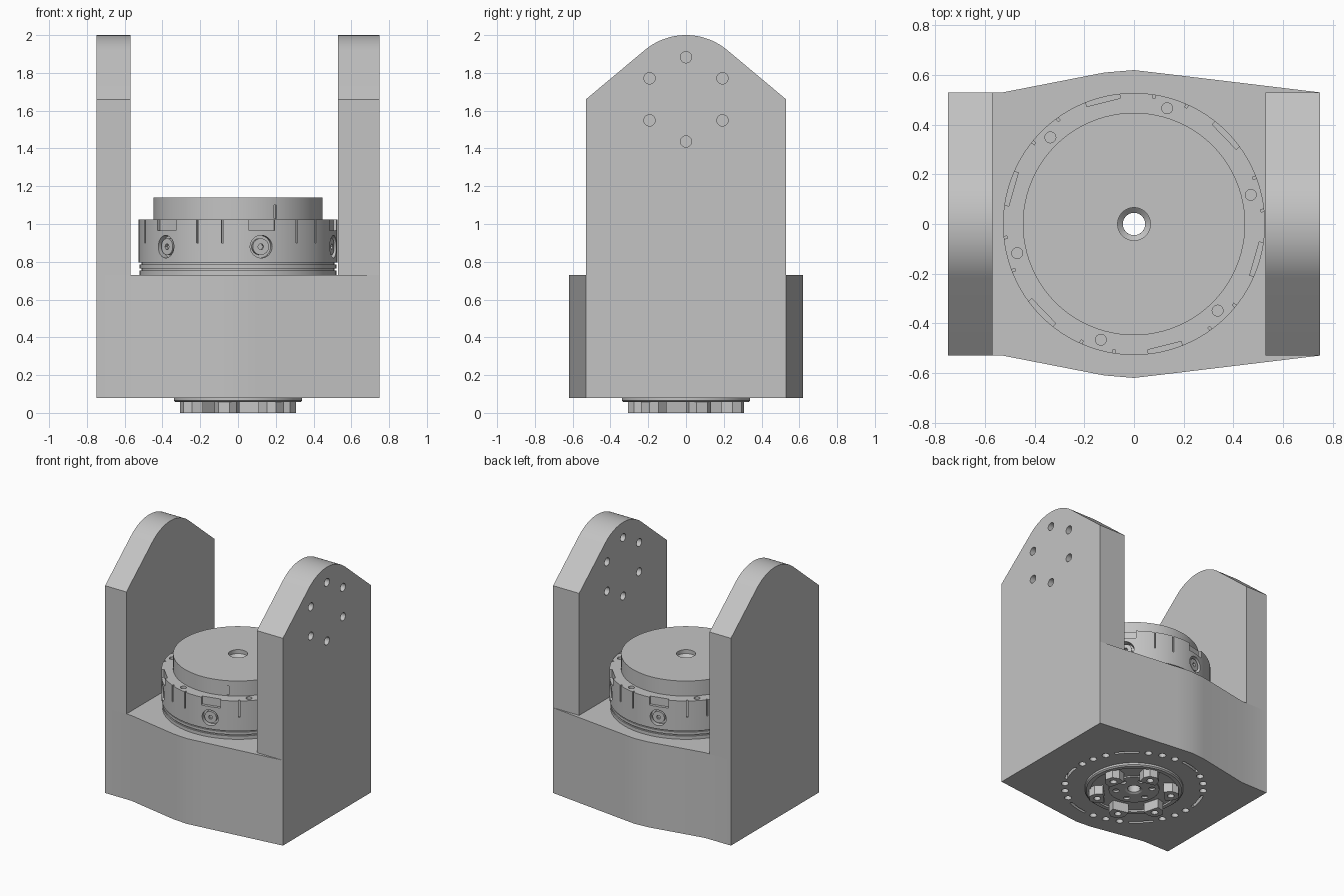
import bpy, bmesh
from math import sin, cos, pi, radians, acos
from mathutils import Matrix, Vector

if "Cube" in bpy.data.objects:
    bpy.data.objects.remove(bpy.data.objects["Cube"], do_unlink=True)

grey = bpy.data.materials.new("machined_grey")
grey.use_nodes = True
grey.diffuse_color = (0.55, 0.55, 0.55, 1)
grey.node_tree.nodes["Principled BSDF"].inputs["Base Color"].default_value = (0.55, 0.55, 0.55, 1)


def polar(r, deg):
    return r * cos(radians(deg)), r * sin(radians(deg))


def finish(bm, name):
    bmesh.ops.recalc_face_normals(bm, faces=bm.faces)
    mesh = bpy.data.meshes.new(name)
    bm.to_mesh(mesh)
    bm.free()
    mesh.materials.append(grey)
    obj = bpy.data.objects.new(name, mesh)
    bpy.context.collection.objects.link(obj)
    return obj


def add_prism(bm, points, low, high, matrix=Matrix()):
    bottom = [bm.verts.new(matrix @ Vector((a, b, low))) for a, b in points]
    top = [bm.verts.new(matrix @ Vector((a, b, high))) for a, b in points]
    bm.faces.new(bottom[::-1])
    bm.faces.new(top)
    for i in range(len(points)):
        j = (i + 1) % len(points)
        bm.faces.new((bottom[i], bottom[j], top[j], top[i]))


def add_drill(bm, x, y, r, low, high, matrix=Matrix(), sides=24):
    circle = [(x + r * cos(2 * pi * i / sides), y + r * sin(2 * pi * i / sides)) for i in range(sides)]
    add_prism(bm, circle, low, high, matrix)


def lathe(name, profile, steps=96):
    # Revolve a closed radius/height profile into a bored ring
    bm = bmesh.new()
    rings = [[bm.verts.new((*polar(r, 360 * s / steps), z)) for r, z in profile] for s in range(steps)]
    for s in range(steps):
        a, b = rings[s], rings[(s + 1) % steps]
        for i in range(len(profile)):
            j = (i + 1) % len(profile)
            bm.faces.new((a[i], b[i], b[j], a[j]))
    return finish(bm, name)


def cut(target, bm):
    cutter = finish(bm, "cutter")
    cutter.hide_render = True
    mod = target.modifiers.new("cut", "BOOLEAN")
    mod.operation = "DIFFERENCE"
    mod.solver = "EXACT"
    mod.object = cutter
    bpy.context.view_layer.objects.active = target
    bpy.ops.object.modifier_apply(modifier=mod.name)
    bpy.data.objects.remove(cutter, do_unlink=True)


def spin(deg):
    return Matrix.Rotation(radians(deg), 4, "Z")


def box(x0, x1, half):
    return [(x0, -half), (x1, -half), (x1, half), (x0, half)]


parts = []
SIXTHS = range(0, 360, 60)
SIDEWAYS = Matrix(((0, 0, 1, 0), (1, 0, 0, 0), (0, 1, 0, 0), (0, 0, 0, 1)))

# Base block with bowed front and back
back = [(0.75, 0.53), (0.12, 0.606), (0, 0.62), (-0.12, 0.61), (-0.53, 0.53), (-0.75, 0.53)]
bm = bmesh.new()
add_prism(bm, back + [(x, -y) for x, y in reversed(back)], 0.08, 0.73)
base = finish(bm, "base_block")
parts.append(base)

# Bore, bolt holes and curved slots under the base
bm = bmesh.new()
add_drill(bm, 0, 0, 0.045, 0, 1, sides=48)
for a in SIXTHS:
    for offset in (2, 14, 26):
        add_drill(bm, *polar(0.48, a + offset), 0.025, 0.05, 0.14)
    span = [a + 34 + 2 * i for i in range(11)]
    slot = [polar(0.495, d) for d in span] + [polar(0.475, d) for d in reversed(span)]
    add_prism(bm, slot, 0.05, 0.11)
cut(base, bm)

# Upright side arms: straight shoulders running tangent into a round top
tangent = 90 - math_angle if (math_angle := 90 - acos(0.34 / 0.53) * 180 / pi) else 0
arc = [tangent + (180 - 2 * tangent) * i / 20 for i in range(21)]
outline = [(-0.53, 0.73), (0.53, 0.73), (0.53, 1.66)]
outline += [(y, z + 1.66) for y, z in (polar(0.34, d) for d in arc)] + [(-0.53, 1.66)]
for name, x0, x1 in (("left_arm", 0.53, 0.75), ("right_arm", -0.75, -0.57)):
    bm = bmesh.new()
    add_prism(bm, outline, x0, x1, SIDEWAYS)
    arm = finish(bm, name)
    parts.append(arm)
    if name == "left_arm":
        bm = bmesh.new()
        for a in SIXTHS:
            y, z = polar(0.223, a + 30)
            add_drill(bm, y, z + 1.66, 0.03, 0.4, 0.9, SIDEWAYS)
        cut(arm, bm)

# Rotary table: grooved drum, raised top plate and central bore
drum = lathe("rotary_table", [
    (0.045, 0.73), (0.522, 0.73), (0.522, 0.755), (0.512, 0.755), (0.512, 0.765),
    (0.522, 0.765), (0.522, 0.785), (0.512, 0.785), (0.512, 0.795), (0.528, 0.795),
    (0.528, 1.025), (0.448, 1.025), (0.448, 1.14), (0.066, 1.14), (0.066, 1.11), (0.045, 1.09)])
parts.append(drum)


def port_frame(deg):
    # Local z points radially outward at the port height
    return spin(deg) @ Matrix.Translation((0, 0, 0.88)) @ SIDEWAYS


bm = bmesh.new()
for a in SIXTHS:
    add_drill(bm, *polar(0.485, a + 14), 0.022, 0.97, 1.06)
    add_drill(bm, 0, 0, 0.06, 0.49, 0.56, port_frame(a + 43.5))
    add_prism(bm, box(0.505, 0.56, 0.07), 0.965, 1.06, spin(a + 44))
    for offset in (6, 21):
        add_prism(bm, box(0.513, 0.56, 0.005), 0.9, 1.06, spin(a + offset))
add_prism(bm, box(0.438, 0.47, 0.007), 1.03, 1.1, spin(-64))
cut(drum, bm)

# Screw plugs seated in the drum ports
bm = bmesh.new()
drill = bmesh.new()
for a in SIXTHS:
    add_drill(bm, 0, 0, 0.044, 0.485, 0.518, port_frame(a + 43.5))
    add_drill(drill, 0, 0, 0.016, 0.5, 0.56, port_frame(a + 43.5), 6)
plugs = finish(bm, "port_plugs")
cut(plugs, drill)
parts.append(plugs)

# Mounting flange under the base, with recessed face and hub
flange = lathe("mounting_flange", [
    (0.045, 0.08), (0.34, 0.08), (0.34, 0.065), (0.33, 0.057), (0.3, 0.057),
    (0.3, 0.07), (0.175, 0.07), (0.175, 0.06), (0.06, 0.06), (0.045, 0.068)])
bm = bmesh.new()
for a in SIXTHS:
    add_drill(bm, *polar(0.125, a + 14), 0.022, 0.04, 0.075)
cut(flange, bm)
parts.append(flange)

# Six chamfered drive lugs with screw holes
bm = bmesh.new()
drill = bmesh.new()
lug = [(0.21, -0.06), (0.27, -0.06), (0.31, -0.03), (0.31, 0.03), (0.27, 0.06), (0.21, 0.06)]
for a in SIXTHS:
    add_prism(bm, lug, 0, 0.072, spin(a + 16))
    add_drill(drill, *polar(0.255, a + 16), 0.024, -0.03, 0.04)
lugs = finish(bm, "drive_lugs")
cut(lugs, drill)
parts.append(lugs)

# Smooth round surfaces, keep machined edges crisp
bpy.ops.object.select_all(action="DESELECT")
for part in parts:
    part.select_set(True)
bpy.context.view_layer.objects.active = base
bpy.ops.object.shade_smooth_by_angle(angle=radians(25))
